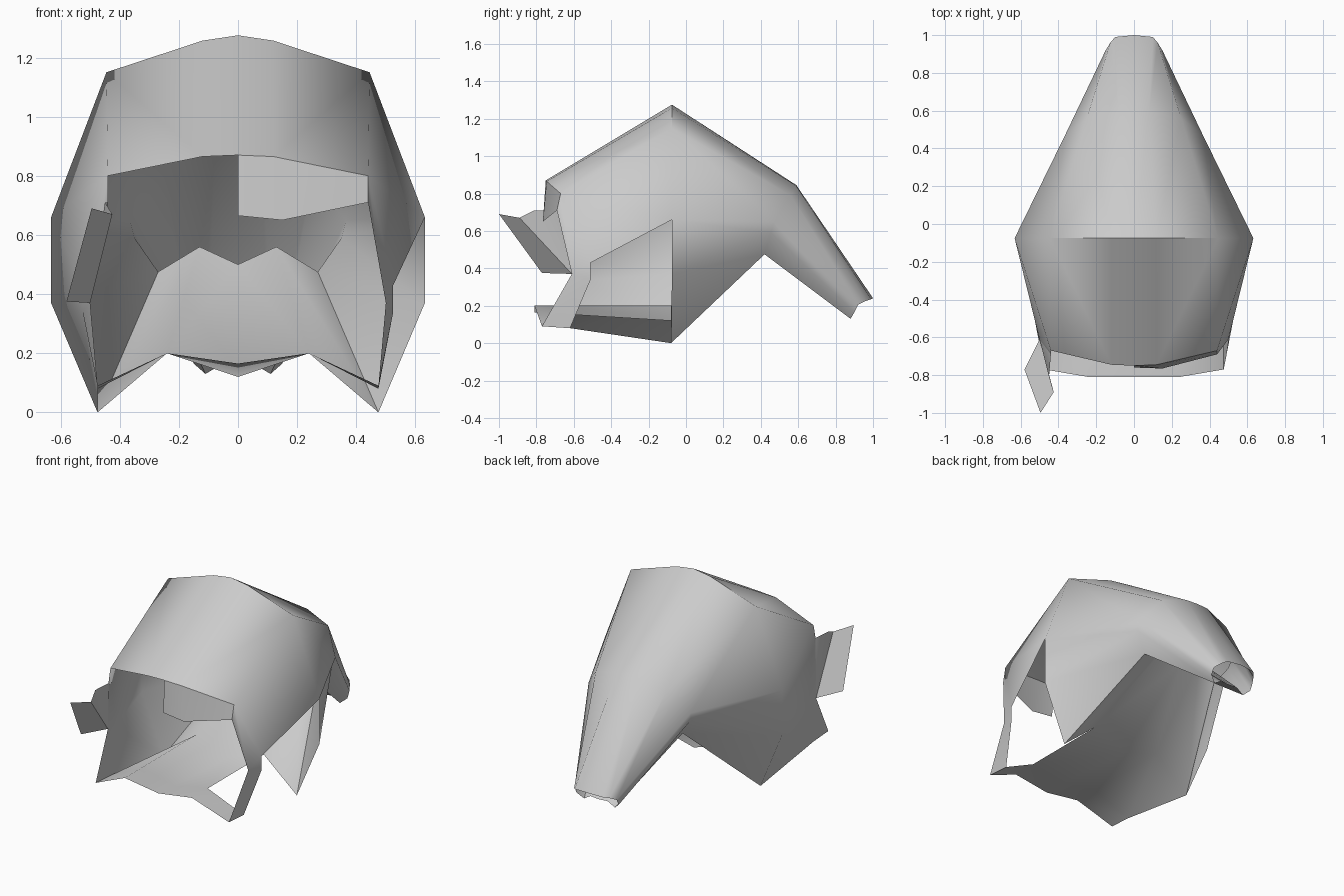
import bpy, bmesh

if "Cube" in bpy.data.objects:
    bpy.data.objects.remove(bpy.data.objects["Cube"])

# Half cross-sections of the hood, from crown centre round to floor centre
FRONT = [(0, -.75, .87), (.12, -.745, .865), (.44, -.67, .80), (.525, -.51, .43),
         (.525, -.51, .34), (.475, -.62, .08), (.24, -.65, .2), (0, -.65, .155)]
PEAK = [(0, -.075, 1.275), (.12, -.075, 1.257), (.445, -.075, 1.15), (.632, -.075, .66),
        (.632, -.075, .37), (.475, -.08, 0), (.24, -.08, .2), (0, -.08, .12)]
BEND = [(0, .59, .845), (.08, .59, .84), (.25, .56, .79), (.365, .47, .65),
        (.35, .455, .59), (.27, .42, .475), (.13, .45, .56), (0, .43, .5)]
TIP = [(0, 1.0, .24), (.1, .99, .235), (.125, .96, .225), (.15, .92, .205),
       (.15, .90, .165), (.11, .88, .13), (.06, .885, .16), (0, .885, .155)]
# Face opening: temple, cheek, jaw corner, chin lip
OPENING = [(.44, -.69, .71), (.5, -.61, .37), (.475, -.77, .09), (.24, -.81, .2), (0, -.81, .165)]
BROW = [(0, -.76, .665), (.15, -.765, .65), (.44, -.69, .71)]


def build(name, faces):
    bm = bmesh.new()
    for f in faces:
        bm.faces.new([bm.verts.new(p) for p in f])
    bmesh.ops.remove_doubles(bm, verts=bm.verts, dist=.0005)
    bmesh.ops.recalc_face_normals(bm, faces=bm.faces)
    me = bpy.data.meshes.new(name)
    bm.to_mesh(me)
    bm.free()
    ob = bpy.data.objects.new(name, me)
    bpy.context.collection.objects.link(ob)
    bpy.ops.object.select_all(action='DESELECT')
    ob.select_set(True)
    bpy.context.view_layer.objects.active = ob
    bpy.ops.object.shade_smooth_by_angle(angle=1.0)
    return ob


def loft(a, b, skip=()):
    return [[a[i], a[i + 1], b[i + 1], b[i]] for i in range(len(a) - 1) if i not in skip]


def side(s):
    flip = lambda ring: [(s * x, y, z) for x, y, z in ring]
    a, b, c, t, o = map(flip, (FRONT, PEAK, BEND, TIP, OPENING))
    # the lower right side panel is missing
    faces = loft(a, b, (3, 4, 5) if s > 0 else ())
    faces += loft(b, c) + loft(c, t)
    # band round the face opening
    faces += [[a[2], o[0], o[1], a[3]], [a[3], o[1], a[4]], [a[4], o[1], o[2], a[5]]]
    faces += loft(a[5:], o[2:])
    return faces


# Hood shell with drooping open tail
build("hood_shell", side(1) + side(-1))

# Brow piece hanging over the right half of the opening
build("brow_panel", loft(FRONT[:3], BROW))

# Bent flap folded out from the left cheek
hinge = [(-.44, -.69, .71), (-.45, -.81, .71), (-.425, -.89, .67), (-.495, -1.0, .69)]
low, low_out = (-.5, -.61, .37), (-.58, -.77, .375)
build("cheek_flap", [[hinge[0], hinge[1], low], [hinge[1], hinge[2], low],
                     [hinge[2], hinge[3], low_out, low]])
